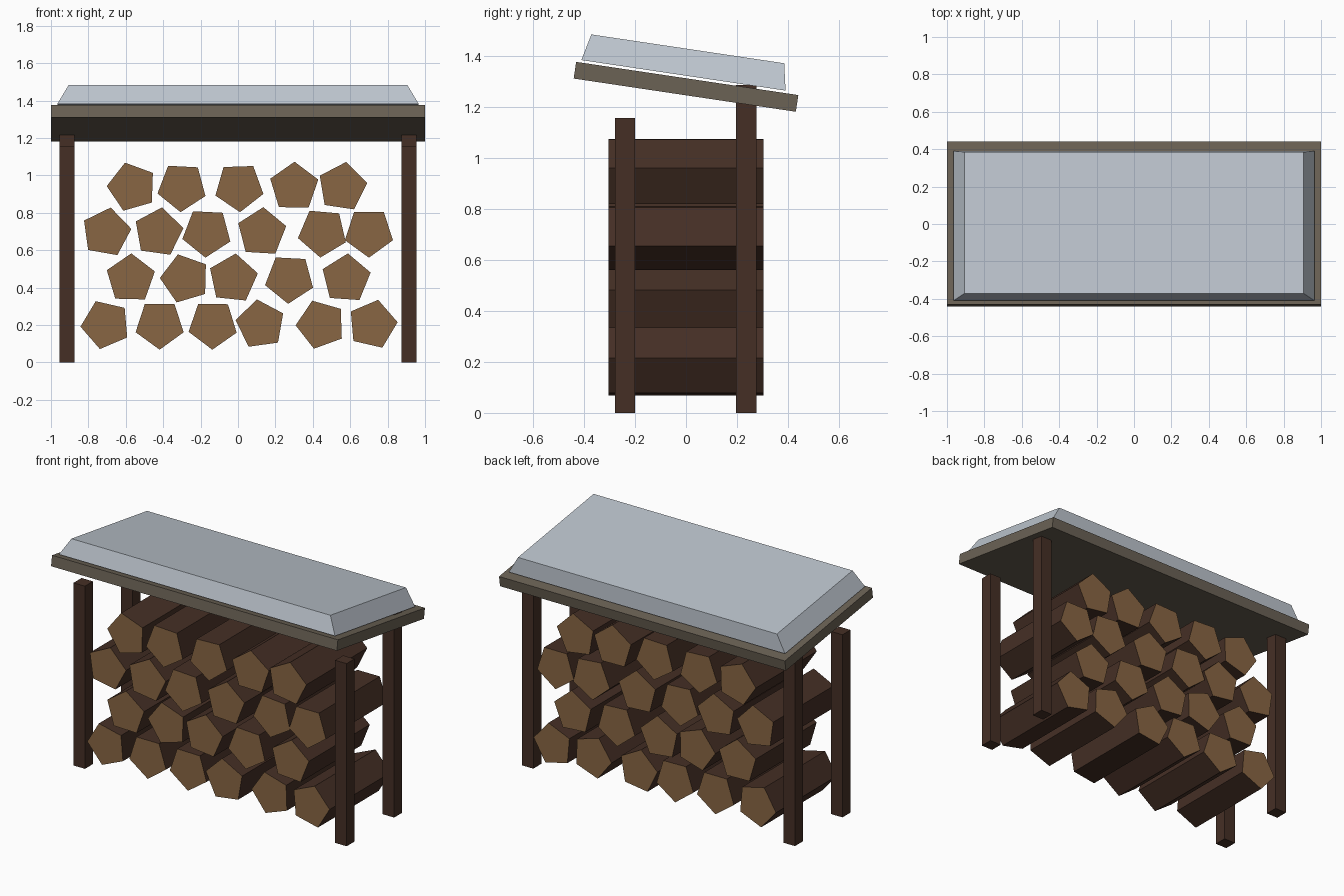
import bpy, bmesh, math
from mathutils import Matrix, Vector

if "Cube" in bpy.data.objects:
    bpy.data.objects.remove(bpy.data.objects["Cube"])


def material(name, r, g, b):
    def lin(c):
        c /= 255
        return c / 12.92 if c <= 0.04045 else ((c + 0.055) / 1.055) ** 2.4
    m = bpy.data.materials.new(name)
    m.diffuse_color = (lin(r), lin(g), lin(b), 1)
    m.use_nodes = True
    m.node_tree.nodes["Principled BSDF"].inputs["Base Color"].default_value = m.diffuse_color
    return m


BARK = material("dark_bark", 69, 47, 37)
CUT = material("cut_wood", 137, 102, 67)
BOARD = material("weathered_board", 107, 98, 85)
SNOW = material("snow", 188, 196, 205)


def loft(name, bottom, top, mats):
    """Closed solid between two matching rings of points."""
    bm = bmesh.new()
    a = [bm.verts.new(p) for p in bottom]
    b = [bm.verts.new(p) for p in top]
    n = len(a)
    bm.faces.new(a)
    bm.faces.new(b)
    for i in range(n):
        j = (i + 1) % n
        bm.faces.new((a[i], a[j], b[j], b[i]))
    bmesh.ops.recalc_face_normals(bm, faces=bm.faces)
    me = bpy.data.meshes.new(name)
    bm.to_mesh(me)
    bm.free()
    for m in mats:
        me.materials.append(m)
    ob = bpy.data.objects.new(name, me)
    bpy.context.collection.objects.link(ob)
    return ob


def rect(x0, x1, y0, y1, z):
    return [Vector(p) for p in ((x0, y0, z), (x1, y0, z), (x1, y1, z), (x0, y1, z))]


# Corner posts: short at the front, tall at the back
for x in (-0.92, 0.92):
    x = x * 0.995
    for label, y, h in (("front_post", -0.239, 1.155), ("back_post", 0.236, 1.285)):
        loft(label, rect(x - 0.04, x + 0.04, y - 0.04, y + 0.04, 0),
             rect(x - 0.04, x + 0.04, y - 0.04, y + 0.04, h), [BARK])

# Sloping roof board with a bevelled snow layer on top
tilt = Matrix.Translation((0, 0, 1.2775)) @ Matrix.Rotation(-math.radians(8.5), 4, 'X')
roof = loft("roof_board", rect(-1, 1, -0.44, 0.44, -0.033),
            rect(-1, 1, -0.44, 0.44, 0.033), [BOARD])
snow = loft("snow_layer", rect(-0.966, 0.966, -0.421, 0.388, 0.043),
            rect(-0.906, 0.906, -0.397, 0.367, 0.148), [SNOW])
for ob in (roof, snow):
    ob.data.transform(tilt)

# Stacked five-sided logs: row height, then (x, turn in degrees)
ROWS = (
    (0.203, ((-0.708, 41), (-0.419, 54), (-0.135, 53), (0.12, 26), (0.443, 38), (0.719, 5))),
    (0.448, ((-0.574, 16.5), (-0.283, 34.5), (-0.026, 12), (0.275, 51), (0.578, 14))),
    (0.695, ((-0.704, 8), (-0.425, 10), (-0.167, 51), (0.127, 14.5), (0.452, 49), (0.70, 54))),
    (0.938, ((-0.567, 34), (-0.30, 51), (0.006, 56), (0.30, 17), (0.558, 9.5))),
)
R, HALF = 0.135, 0.304
for z, logs in ROWS:
    for x, turn in logs:
        angles = [math.radians(turn + 72 * i) for i in range(5)]
        ring = [(x + R * math.cos(a), z + R * math.sin(a)) for a in angles]
        log = loft("log", [(u, -HALF, v) for u, v in ring],
                   [(u, HALF, v) for u, v in ring], [BARK, CUT])
        # Pale cut wood on both ends
        for f in log.data.polygons:
            f.material_index = 1 if abs(f.normal.y) > 0.9 else 0
